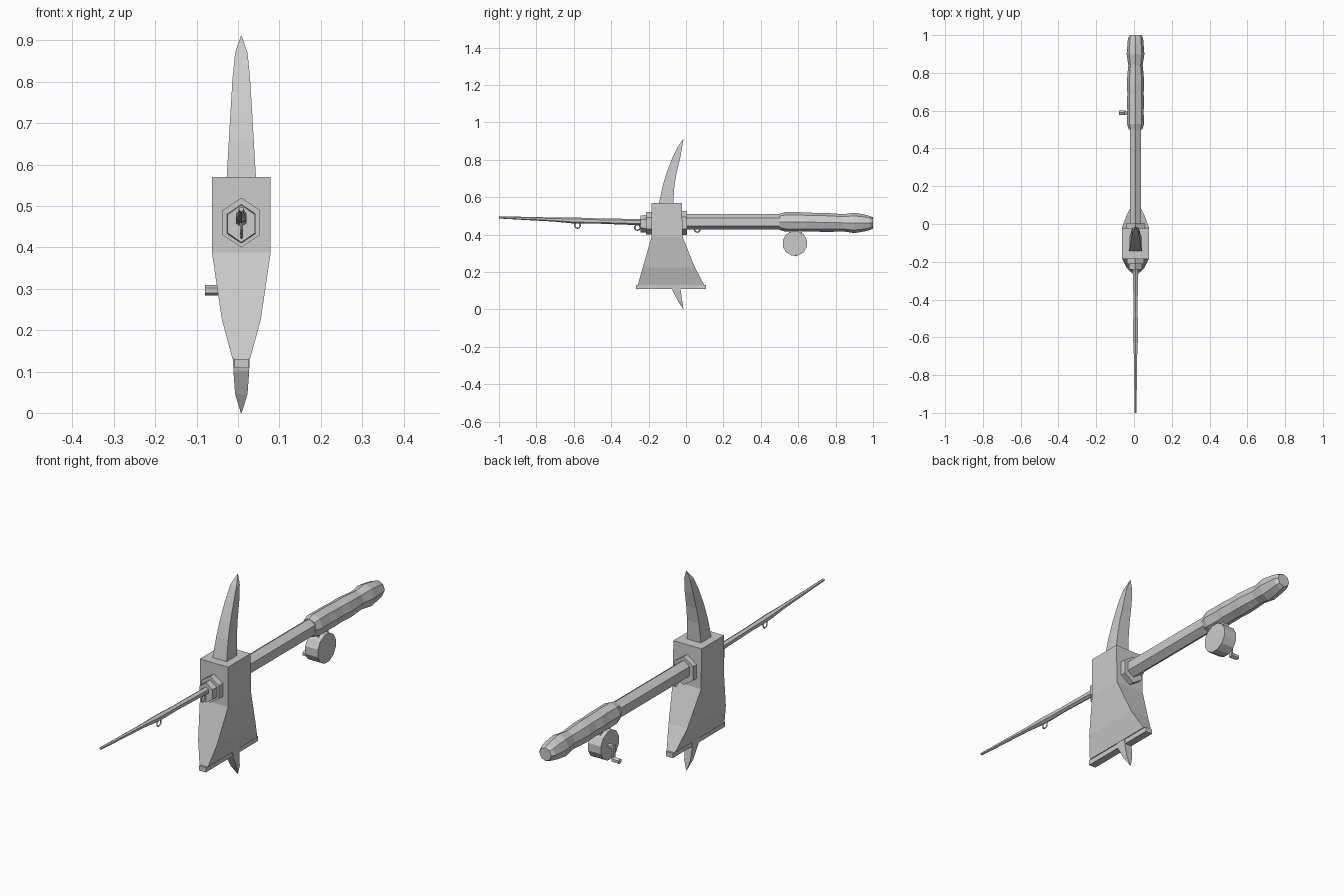
import bpy, bmesh, math

CX = 0.008   # centre plane of everything except the crank


def loft(name, rings):
    """Skin a list of equal-length point rings and cap both ends."""
    bm = bmesh.new()
    loops = [[bm.verts.new(p) for p in ring] for ring in rings]
    n = len(loops[0])
    for a, b in zip(loops, loops[1:]):
        for i in range(n):
            j = (i + 1) % n
            bm.faces.new((a[i], a[j], b[j], b[i]))
    bm.faces.new(loops[0])
    bm.faces.new(loops[-1])
    bmesh.ops.remove_doubles(bm, verts=bm.verts, dist=1e-5)
    bmesh.ops.recalc_face_normals(bm, faces=bm.faces)
    me = bpy.data.meshes.new(name)
    bm.to_mesh(me)
    bm.free()
    ob = bpy.data.objects.new(name, me)
    bpy.context.collection.objects.link(ob)
    return ob


def shaft(name, stations, n=6):
    """Pointed-top n-gon sections along y: (y, z, rx, rz)."""
    ang = [math.pi / 2 + i * math.tau / n for i in range(n)]
    loft(name, [[(CX + rx * math.cos(a), y, z + rz * math.sin(a)) for a in ang]
                for y, z, rx, rz in stations])


def tower(name, stations):
    """Rectangular sections stacked in z: (z, y_front, y_back, half_front, half_back)."""
    loft(name, [[(CX - f, y0, z), (CX + f, y0, z), (CX + b, y1, z), (CX - b, y1, z)]
                for z, y0, y1, f, b in stations])


def disc(name, x0, x1, y, z, r, n):
    ang = [(i + 0.5) * math.tau / n for i in range(n)]
    loft(name, [[(x, y + r * math.cos(a), z + r * math.sin(a)) for a in ang]
                for x in (x0, x1)])


# axe-like head block and its bottom edge strip
tower("head_block", [(0.57, -0.184, -0.022, 0.071, 0.071),
                     (0.388, -0.184, -0.018, 0.071, 0.071),
                     (0.225, -0.231, 0.047, 0.047, 0.047),
                     (0.13, -0.258, 0.098, 0.021, 0.021)])
tower("edge_strip", [(0.13, -0.267, 0.108, 0.017, 0.017),
                     (0.108, -0.267, 0.108, 0.017, 0.017)])

# curved spikes above and below
tower("top_spike", [(0.54, -0.15, -0.07, 0.037, 0.037),
                    (0.66, -0.125, -0.062, 0.030, 0.030),
                    (0.73, -0.104, -0.050, 0.026, 0.026),
                    (0.81, -0.073, -0.031, 0.021, 0.021),
                    (0.87, -0.044, -0.020, 0.015, 0.015),
                    (0.911, -0.014, -0.0135, 0.001, 0.001)])
tower("bottom_spike", [(0.13, -0.08, -0.03, 0.020, 0.020),
                       (0.10, -0.072, -0.028, 0.019, 0.019),
                       (0.045, -0.043, -0.020, 0.015, 0.015),
                       (0.0, -0.014, -0.0135, 0.001, 0.001)])

# hexagonal collars either side of the block
shaft("front_collar", [(-0.17, 0.46, 0.052, 0.06), (-0.213, 0.46, 0.052, 0.06)])
shaft("front_collar_tip", [(-0.2, 0.457, 0.041, 0.048), (-0.242, 0.457, 0.038, 0.045)])
shaft("back_collar", [(-0.03, 0.462, 0.055, 0.064), (0.006, 0.462, 0.055, 0.064)])

# handle and wavy grip
shaft("handle", [(-0.02, 0.468, 0.035, 0.042), (0.52, 0.468, 0.035, 0.042)])
shaft("grip", [(0.50, 0.468, 0.036, 0.043), (0.53, 0.468, 0.045, 0.052),
               (0.60, 0.467, 0.043, 0.053), (0.64, 0.467, 0.046, 0.051),
               (0.69, 0.466, 0.043, 0.050), (0.74, 0.465, 0.046, 0.051),
               (0.79, 0.464, 0.043, 0.049), (0.84, 0.463, 0.038, 0.046),
               (0.90, 0.462, 0.047, 0.054), (0.95, 0.462, 0.043, 0.046),
               (0.985, 0.462, 0.040, 0.037), (1.0, 0.462, 0.030, 0.030)], 8)

# thin rod
shaft("rod", [(-0.22, 0.466, 0.015, 0.017), (-0.46, 0.472, 0.013, 0.014),
              (-0.56, 0.474, 0.015, 0.016), (-0.60, 0.475, 0.015, 0.016),
              (-0.70, 0.480, 0.010, 0.011), (-1.0, 0.492, 0.006, 0.006)])

# line guide rings
for i, (y, z) in enumerate([(-0.58, 0.449), (-0.26, 0.438), (0.06, 0.428)]):
    bpy.ops.mesh.primitive_torus_add(major_segments=10, minor_segments=4,
                                     major_radius=0.015, minor_radius=0.0035,
                                     location=(CX, y, z),
                                     rotation=(0, math.pi / 2, 0))
    bpy.context.object.name = f"line_ring_{i + 1}"

# reel: drum, strut, crank arm and knob
disc("reel_drum", CX - 0.032, CX + 0.032, 0.582, 0.353, 0.067, 12)
tower("reel_strut", [(0.44, 0.55, 0.62, 0.016, 0.016), (0.40, 0.55, 0.62, 0.012, 0.012)])
disc("crank_axle", -0.046, CX, 0.588, 0.353, 0.010, 6)
loft("crank_arm", [[(-0.050, 0.58, z), (-0.042, 0.58, z), (-0.042, 0.597, z), (-0.050, 0.597, z)]
                   for z in (0.288, 0.362)])
disc("crank_knob", -0.08, -0.044, 0.589, 0.296, 0.0125, 6)
